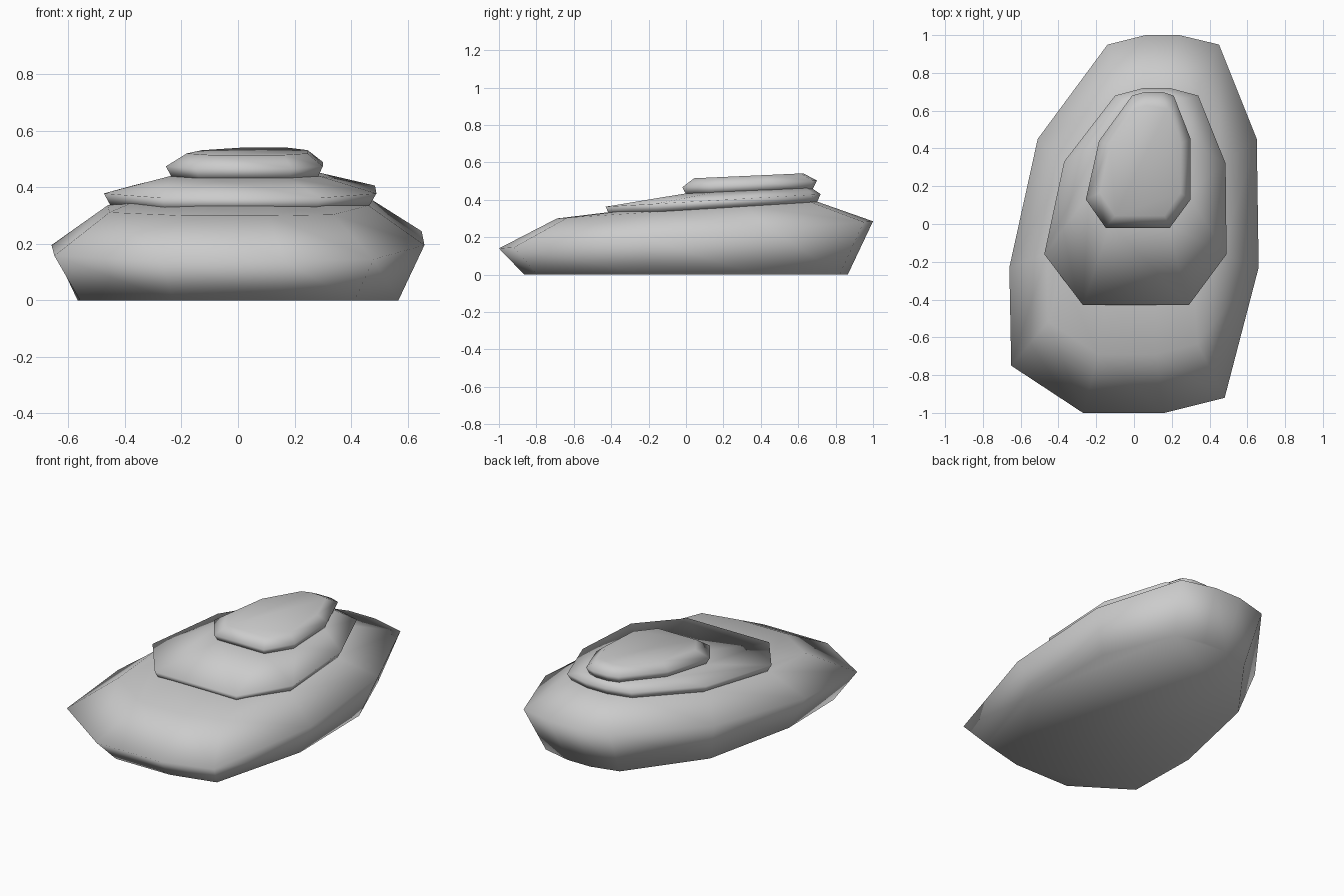
import bpy, bmesh


def rock_tier(name, outline, rings):
    """Stack scaled copies of an outline on tilted planes.
    Each ring: (x scale, x shift, y scale, y shift, height at y=0, slope along y)."""
    bm = bmesh.new()
    loops = []
    for sx, dx, sy, dy, z0, slope in rings:
        loop = []
        for x, y in outline:
            px, py = x * sx + dx, y * sy + dy
            loop.append(bm.verts.new((px, py, z0 + slope * py)))
        loops.append(loop)
    n = len(outline)
    for lower, upper in zip(loops, loops[1:]):
        for i in range(n):
            j = (i + 1) % n
            bm.faces.new((lower[i], lower[j], upper[j], upper[i]))
    bm.faces.new(loops[0])
    bm.faces.new(loops[-1])
    bmesh.ops.recalc_face_normals(bm, faces=bm.faces)
    for f in bm.faces:
        f.smooth = True
    mesh = bpy.data.meshes.new(name)
    bm.to_mesh(mesh)
    bm.free()
    obj = bpy.data.objects.new(name, mesh)
    bpy.context.collection.objects.link(obj)
    return obj


# Wide bottom slab
base = [(-0.14, 0.95), (0.06, 1.0), (0.24, 1.0), (0.45, 0.95), (0.65, 0.45),
        (0.66, -0.23), (0.48, -0.92), (0.16, -1.0), (-0.27, -1.0),
        (-0.65, -0.75), (-0.66, -0.23), (-0.51, 0.45)]
rock_tier("base_rock", base, [
    (0.86, 0, 0.865, 0, 0, 0),
    (1, 0, 1, 0, 0.2125, 0.0725),
    (0.70, 0, 0.69, 0, 0.347, 0.068),
    (0.62, 0.02, 0.54, 0.14, 0.357, 0.054)])

# Middle slab with long sloping front
middle = [(-0.10, 0.68), (0.05, 0.72), (0.19, 0.72), (0.34, 0.68),
          (0.485, 0.32), (0.49, -0.16), (0.29, -0.43), (-0.27, -0.43),
          (-0.475, -0.16), (-0.37, 0.33)]
rock_tier("middle_rock", middle, [
    (0.95, 0, 0.965, 0.005, 0.345, 0.06),
    (1, 0, 1, 0, 0.388, 0.058),
    (0.54, 0.02, 0.583, 0.25, 0.434, 0.045)])

# Small cap slab
cap = [(-0.01, 0.68), (0.06, 0.70), (0.15, 0.70), (0.21, 0.68),
       (0.30, 0.45), (0.30, 0.13), (0.19, -0.02), (-0.15, -0.02),
       (-0.255, 0.13), (-0.185, 0.44)]
rock_tier("cap_rock", cap, [
    (0.93, 0.003, 0.94, 0.02, 0.428, 0.045),
    (1, 0, 1, 0, 0.468, 0.05),
    (0.77, 0.015, 0.81, 0.06, 0.513, 0.045)])
